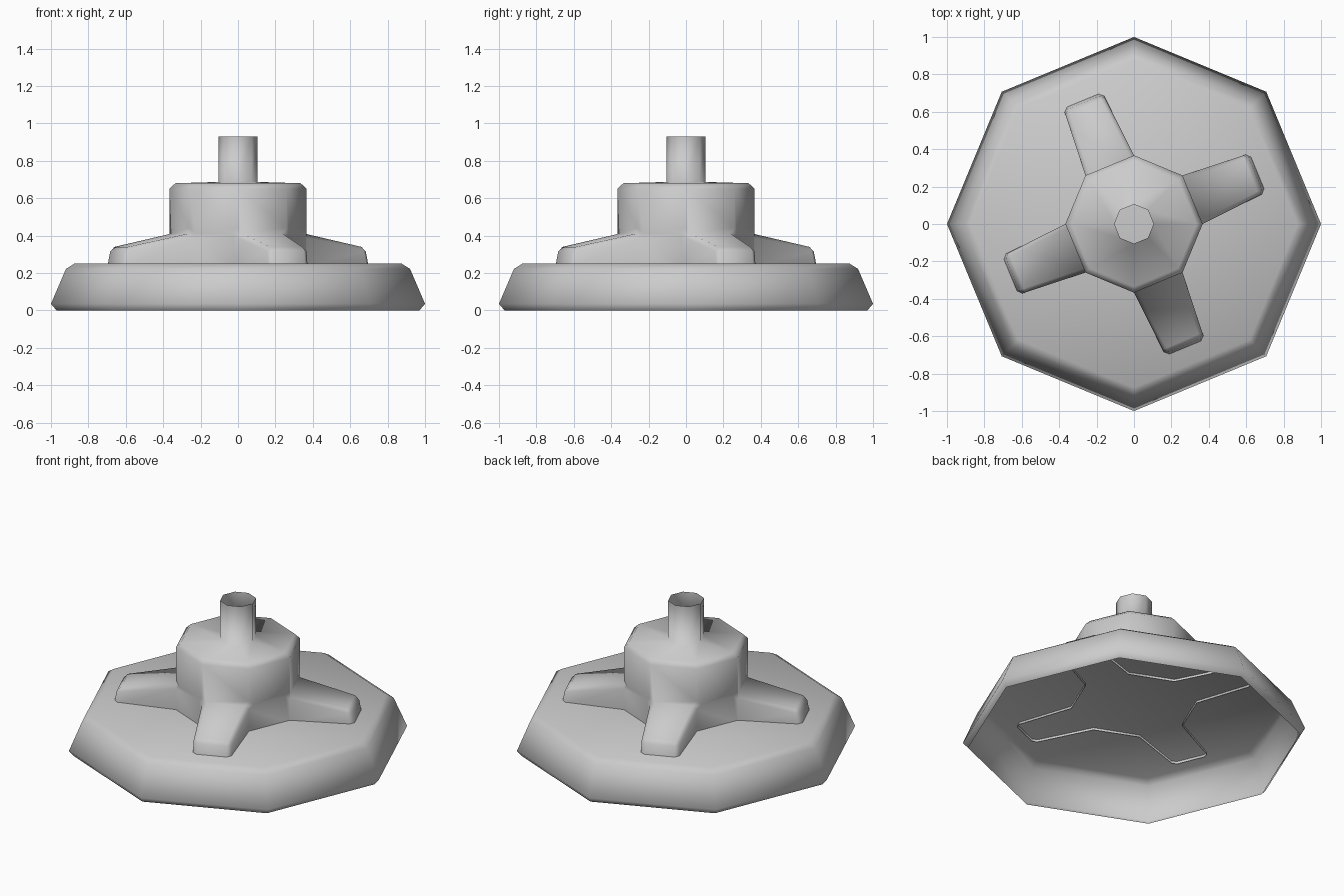
import bpy, bmesh
from math import cos, sin, pi
from mathutils import Vector

SIDES = 8
cube = bpy.data.objects.get("Cube")
if cube:
    bpy.data.objects.remove(cube, do_unlink=True)

grey = bpy.data.materials.new("plain_grey")
grey.use_nodes = True
tone = (0.6, 0.6, 0.6, 1)
grey.diffuse_color = tone
grey.node_tree.nodes["Principled BSDF"].inputs["Base Color"].default_value = tone


def lathe(bm, profile):
    """Sweep (radius, height) points into eight-sided bands; return the rings."""
    rings = [[bm.verts.new((r * cos(2 * pi * i / SIDES), r * sin(2 * pi * i / SIDES), z))
              for i in range(SIDES)] for r, z in profile]
    for low, high in zip(rings, rings[1:]):
        for i in range(SIDES):
            j = (i + 1) % SIDES
            bm.faces.new((low[i], low[j], high[j], high[i]))
    return rings


def finish(bm, name):
    for f in bm.faces:
        f.smooth = True
    mesh = bpy.data.meshes.new(name)
    bm.to_mesh(mesh)
    bm.free()
    mesh.materials.append(grey)
    obj = bpy.data.objects.new(name, mesh)
    bpy.context.collection.objects.link(obj)


# Base: hollow bevelled shell, open underneath
bm = bmesh.new()
rings = lathe(bm, [(0.97, 0), (1, 0.035), (0.92, 0.222), (0.875, 0.25)])
bm.faces.new(rings[-1])
finish(bm, "base_shell")

# Hub and open tube in one sweep, bottom edge just below the plate
FOOT = 0.235
bm = bmesh.new()
lathe(bm, [(0.367, FOOT), (0.367, 0.41), (0.367, 0.65), (0.335, 0.68),
           (0.105, 0.687), (0.105, 0.93)])

# Legs: pull out every second face of the lowest band
bm.faces.ensure_lookup_table()
roots = [bm.faces[i] for i in range(0, SIDES, 2)]
tips = bmesh.ops.extrude_discrete_faces(bm, faces=roots)["faces"]
soft = set()
for tip in tips:
    out = tip.calc_center_median()
    out.z = 0
    out.normalize()
    side = Vector((-out.y, out.x, 0))
    for v in tip.verts:
        low = v.co.z < 0.3
        hand = 1 if v.co.dot(side) > 0 else -1
        v.co = out * (0.718 if low else 0.698) + side * hand * 0.113
        v.co.z = FOOT if low else 0.335
    for v in tip.verts:
        for e in v.link_edges:
            if max(w.co.z for w in e.verts) > 0.3:
                soft.add(e)

# Leave the legs open underneath and soften their edges
bmesh.ops.remove_doubles(bm, verts=bm.verts[:], dist=0.0005)
under = [f for f in bm.faces if all(v.co.z < FOOT + 0.001 for v in f.verts)]
bmesh.ops.delete(bm, geom=under, context="FACES")
bmesh.ops.bevel(bm, geom=[e for e in soft if e.is_valid], offset=0.022,
                segments=1, affect="EDGES", clamp_overlap=True)
finish(bm, "hub_with_legs_and_tube")
